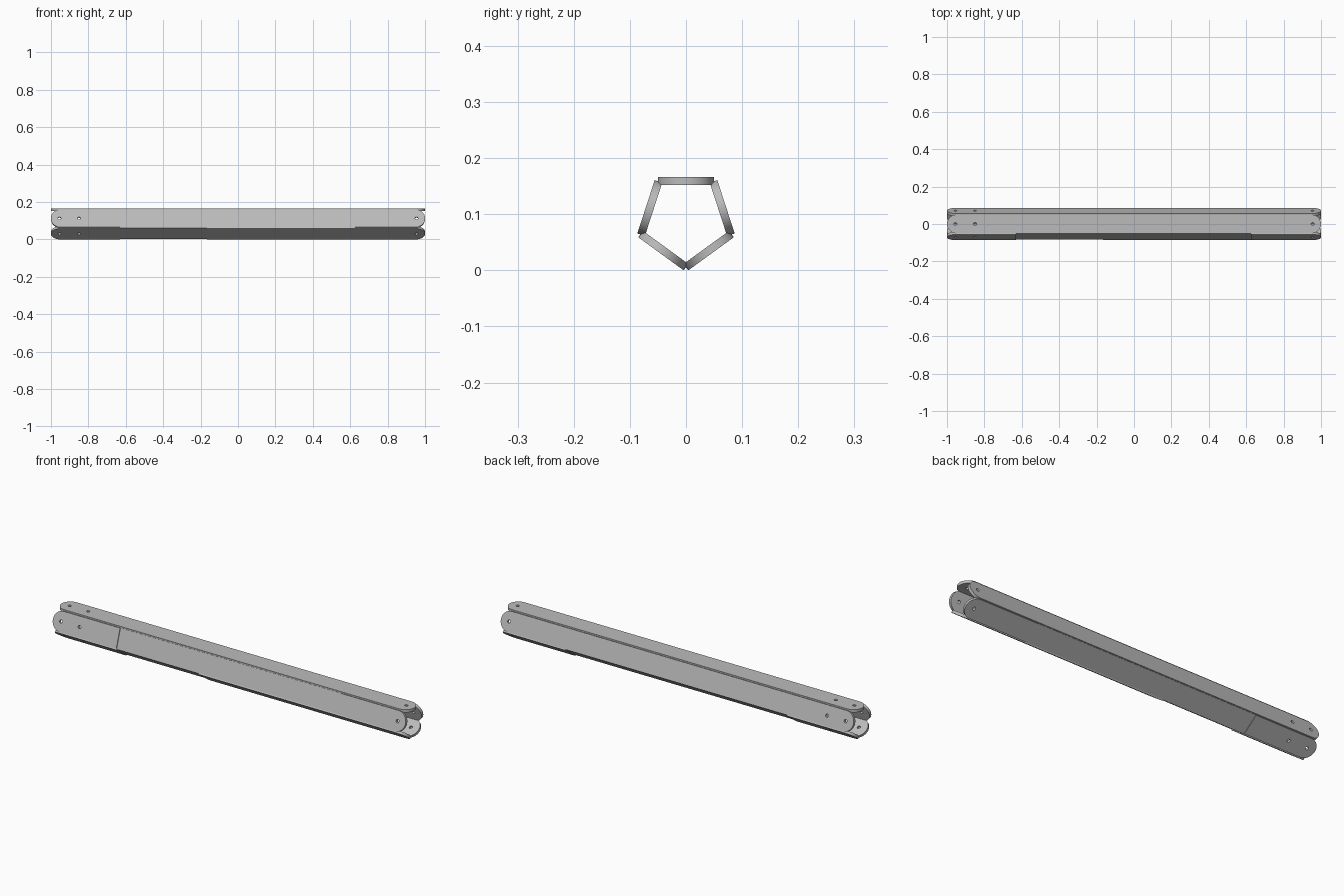
import bpy, bmesh
from math import pi, cos, sin, radians
from mathutils import Matrix

cube = bpy.data.objects.get("Cube")
if cube:
    bpy.data.objects.remove(cube, do_unlink=True)

LENGTH, WIDTH, THICK = 2.0, 0.10, 0.0142
HOLES = (-0.955, -0.85, 0.955)
HOLE_R = 0.008
RECESS = 0.004

grey = bpy.data.materials.new("plain grey")
grey.use_nodes = True
colour = (0.5, 0.5, 0.5, 1)
grey.diffuse_color = colour
grey.node_tree.nodes["Principled BSDF"].inputs["Base Color"].default_value = colour


def make_object(name, bm):
    bmesh.ops.recalc_face_normals(bm, faces=bm.faces[:])
    mesh = bpy.data.meshes.new(name)
    bm.to_mesh(mesh)
    bm.free()
    obj = bpy.data.objects.new(name, mesh)
    bpy.context.collection.objects.link(obj)
    return obj


def slat_blank(name):
    """Flat bar with half-round ends, outer face towards local +z."""
    bm = bmesh.new()
    r, half, n = WIDTH / 2, LENGTH / 2 - WIDTH / 2, 24
    verts = []
    for side in (1, -1):
        for i in range(n + 1):
            a = -pi / 2 + pi * i / n
            verts.append(bm.verts.new((side * (half + r * cos(a)), side * r * sin(a), -THICK / 2)))
    face = bm.faces.new(verts)
    extruded = bmesh.ops.extrude_face_region(bm, geom=[face])["geom"]
    top = [v for v in extruded if isinstance(v, bmesh.types.BMVert)]
    bmesh.ops.translate(bm, vec=(0, 0, THICK), verts=top)
    return make_object(name, bm)


def cutter(recess):
    """Rivet holes plus an optional shallow recess along the outer face."""
    bm = bmesh.new()
    for x in HOLES:
        bmesh.ops.create_cone(bm, cap_ends=True, segments=20, radius1=HOLE_R, radius2=HOLE_R,
                              depth=0.1, matrix=Matrix.Translation((x, 0, 0)))
    if recess:
        x0, x1 = recess
        height = 0.05
        centre = ((x0 + x1) / 2, 0, THICK / 2 - RECESS + height / 2)
        size = Matrix.Diagonal((x1 - x0, WIDTH * 1.5, height, 1))
        bmesh.ops.create_cube(bm, size=1, matrix=Matrix.Translation(centre) @ size)
    obj = make_object("cutter", bm)
    obj.hide_render = True
    return obj


def slat(name, y, z, turn, recess=None):
    obj = slat_blank(name)
    tool = cutter(recess)
    mod = obj.modifiers.new("cuts", "BOOLEAN")
    mod.operation, mod.solver, mod.object = "DIFFERENCE", "EXACT", tool
    bpy.ops.object.select_all(action="DESELECT")
    bpy.context.view_layer.objects.active = obj
    obj.select_set(True)
    bpy.ops.object.modifier_apply(modifier=mod.name)
    bpy.data.objects.remove(tool, do_unlink=True)
    obj.data.materials.clear()
    obj.data.materials.append(grey)
    bpy.ops.object.shade_smooth_by_angle(angle=radians(30))
    obj.location = (0, y, z)
    obj.rotation_euler = (radians(turn), 0, 0)


# Five slats set around a pentagon
slat("top_slat", 0, 0.1595, 0)
slat("front_side_slat", -0.0645, 0.111, 72, (-0.63, 0.625))
slat("front_bottom_slat", -0.0405, 0.0351, 144, (-0.63, -0.165))
slat("back_bottom_slat", 0.0405, 0.0351, 216, (-0.63, 0.625))
slat("back_side_slat", 0.0645, 0.111, 288)
